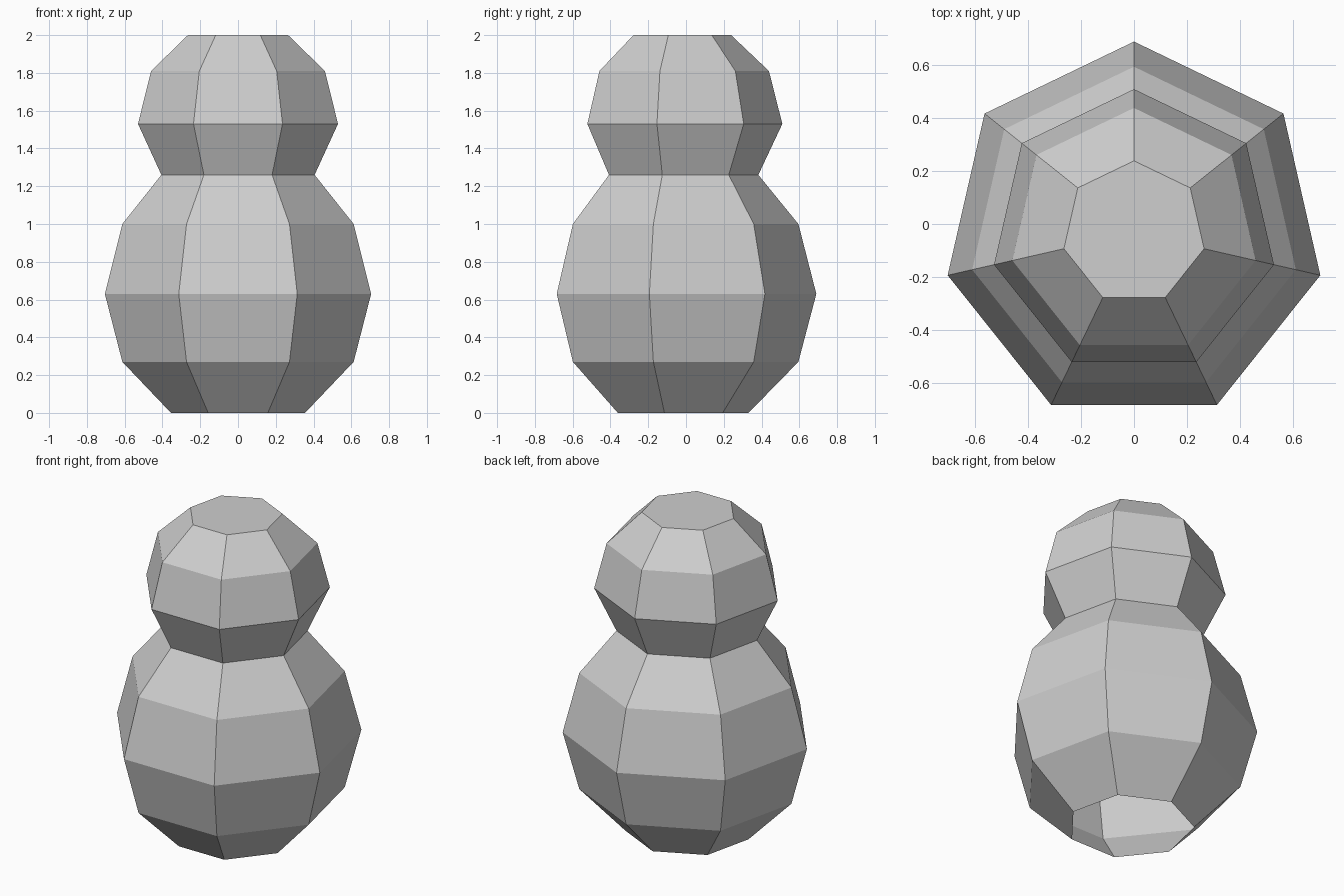
import bpy
import bmesh
from math import sin, cos, tau

cube = bpy.data.objects.get("Cube")
if cube:
    bpy.data.objects.remove(cube, do_unlink=True)

SIDES = 7
CENTRE_Y = -0.033

# One plain grey for the whole figure
grey = bpy.data.materials.new("light_grey")
grey.use_nodes = True
colour = (0.62, 0.62, 0.62, 1)
grey.diffuse_color = colour
grey.node_tree.nodes["Principled BSDF"].inputs["Base Color"].default_value = colour


def ring(bm, radius, z):
    """Seven-sided ring with one corner pointing to the back."""
    return [bm.verts.new((radius * sin(tau * i / SIDES),
                          CENTRE_Y + radius * cos(tau * i / SIDES), z))
            for i in range(SIDES)]


# Radius and height of each ring, from the open base up over the neck
profile = [
    (0.364, 0.0), (0.628, 0.27), (0.723, 0.63), (0.628, 1.0),    # body
    (0.416, 1.26),                                               # neck
    (0.543, 1.53), (0.472, 1.81), (0.272, 2.0),                  # head
]

bm = bmesh.new()
rings = [ring(bm, r, z) for r, z in profile]
for low, high in zip(rings, rings[1:]):
    for i in range(SIDES):
        j = (i + 1) % SIDES
        bm.faces.new((low[i], low[j], high[j], high[i]))

# Flat crown; the base stays open
bm.faces.new(rings[-1])
bmesh.ops.recalc_face_normals(bm, faces=bm.faces)
if max(bm.faces, key=lambda f: f.calc_center_median().z).normal.z < 0:
    bmesh.ops.reverse_faces(bm, faces=bm.faces)

mesh = bpy.data.meshes.new("body_and_head")
bm.to_mesh(mesh)
bm.free()
mesh.materials.append(grey)
figure = bpy.data.objects.new("body_and_head", mesh)
bpy.context.collection.objects.link(figure)
